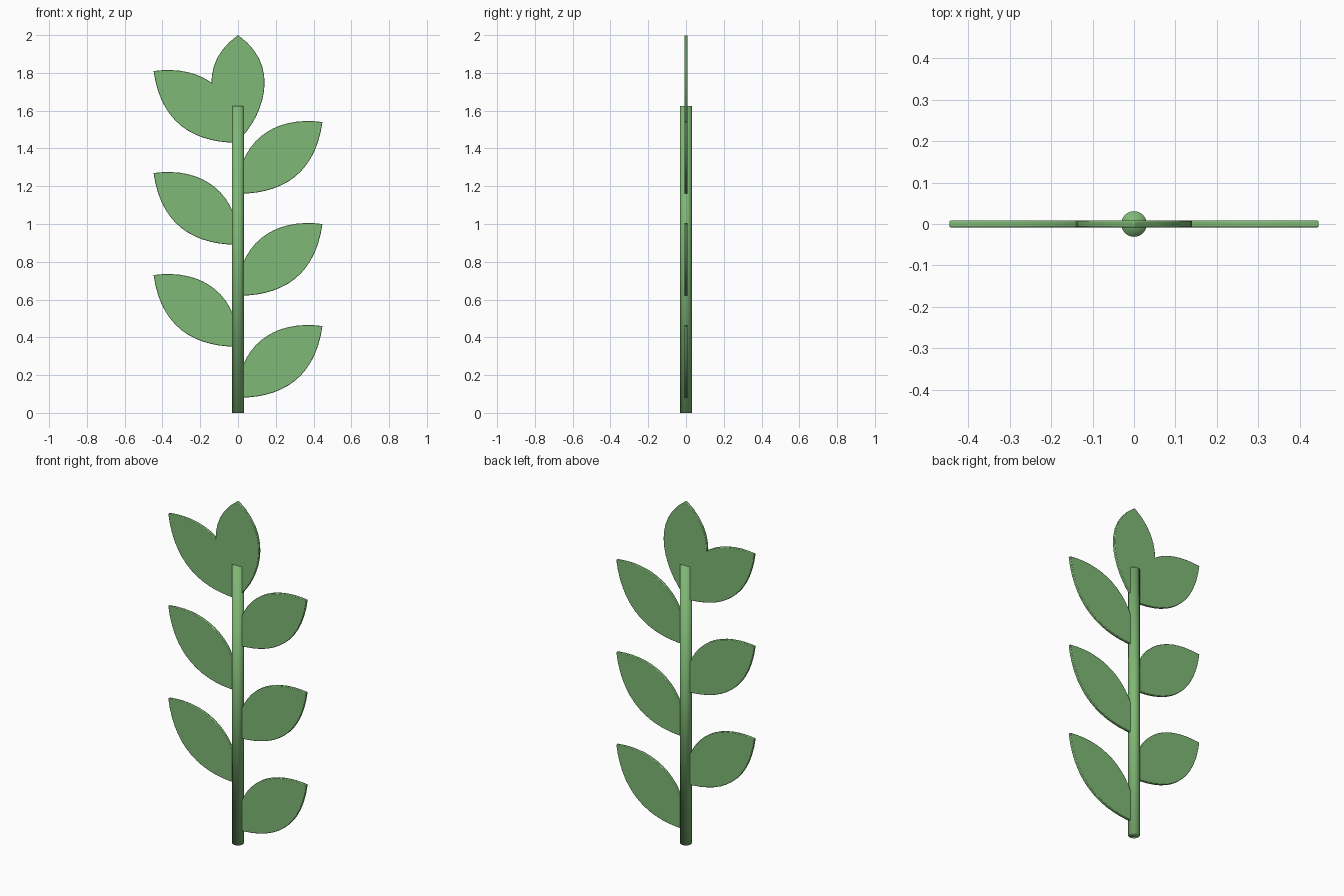
import bpy, bmesh
from mathutils import Vector

if "Cube" in bpy.data.objects:
    bpy.data.objects.remove(bpy.data.objects["Cube"])

green = bpy.data.materials.new("leaf green")
green.diffuse_color = (0.215, 0.485, 0.18, 1)
green.use_nodes = True
green.node_tree.nodes["Principled BSDF"].inputs["Base Color"].default_value = green.diffuse_color
THICK = 0.016


def bezier(p0, p1, p2, p3, n=14):
    """Points along a cubic curve, both ends included."""
    pts = []
    for i in range(n + 1):
        t = i / n
        s = 1 - t
        pts.append(s**3 * Vector(p0) + 3 * s * s * t * Vector(p1)
                   + 3 * s * t * t * Vector(p2) + t**3 * Vector(p3))
    return pts


def finish(name, bm):
    bmesh.ops.recalc_face_normals(bm, faces=bm.faces[:])
    mesh = bpy.data.meshes.new(name)
    bm.to_mesh(mesh)
    bm.free()
    mesh.materials.append(green)
    ob = bpy.data.objects.new(name, mesh)
    bpy.context.collection.objects.link(ob)
    return ob


def leaf(name, outline, z=0.0, side=1):
    """Flat leaf extruded from an x-z outline, with softened rims."""
    bm = bmesh.new()
    face = bm.faces.new([bm.verts.new((side * p.x, -THICK / 2, p.y + z)) for p in outline])
    ext = bmesh.ops.extrude_face_region(bm, geom=[face])
    bmesh.ops.translate(bm, vec=(0, THICK, 0),
                        verts=[g for g in ext["geom"] if isinstance(g, bmesh.types.BMVert)])
    ob = finish(name, bm)
    bevel = ob.modifiers.new("soft rim", "BEVEL")
    bevel.width = 0.003
    bevel.segments = 2
    bevel.limit_method = "ANGLE"
    bevel.angle_limit = 1.0
    bpy.context.view_layer.objects.active = ob
    ob.select_set(True)
    bpy.ops.object.shade_smooth_by_angle(angle=0.6)
    ob.select_set(False)


# Stem, smooth over its end caps
bm = bmesh.new()
bmesh.ops.create_cone(bm, cap_ends=True, segments=24, radius1=0.031, radius2=0.031, depth=1.625)
bmesh.ops.translate(bm, vec=(0, 0, 1.625 / 2), verts=bm.verts[:])
for f in bm.faces:
    f.smooth = True
finish("stem", bm)

# Side leaves, alternating right and left up the stem
lower = bezier((0, 0), (0.24, 0), (0.41, 0.11), (0.447, 0.38))
upper = bezier((0.447, 0.38), (0.22, 0.41), (0.04, 0.31), (0, 0.08))
for i in range(3):
    leaf(f"right_leaf_{i + 1}", lower + upper[1:], 0.08 + 0.54 * i, 1)
    leaf(f"left_leaf_{i + 1}", lower + upper[1:], 0.35 + 0.54 * i, -1)

# Upright leaf at the tip
half = bezier((0, 1.44), (0.12, 1.55), (0.245, 1.83), (0, 2.0))
leaf("top_leaf", half + [Vector((-p.x, p.y)) for p in reversed(half[1:-1])])
